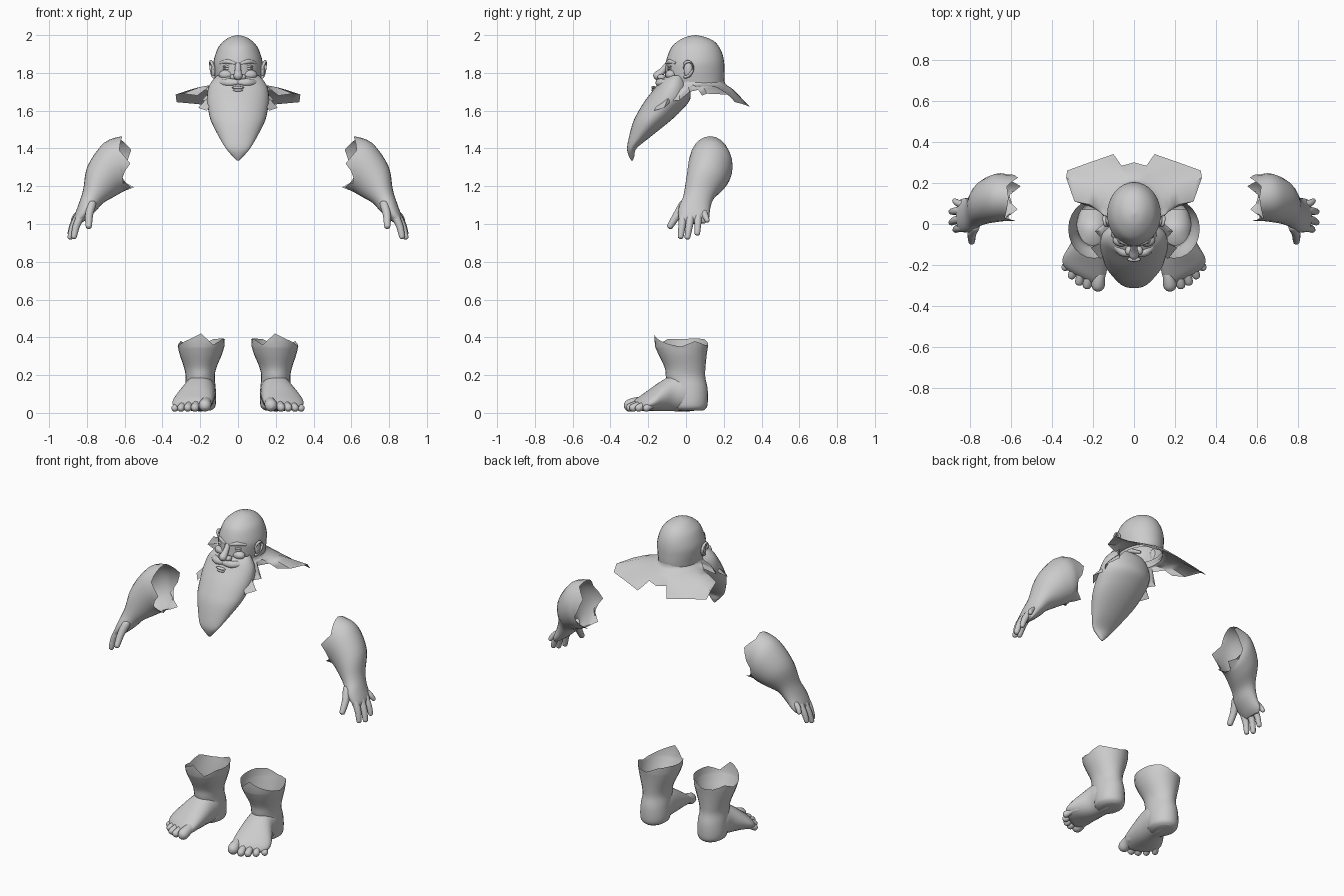
import bpy, bmesh, math
from mathutils import Vector as V

skin = bpy.data.materials.new("grey")
skin.diffuse_color = (0.6, 0.6, 0.6, 1)


def spline(vals, sub):
    """Catmull-Rom samples through a list of vectors."""
    out = []
    for i in range(len(vals) - 1):
        a, b, c, d = (vals[min(max(k, 0), len(vals) - 1)] for k in (i - 1, i, i + 1, i + 2))
        for s in range(sub):
            t = s / sub
            out.append(0.5 * (2 * b + (c - a) * t + (2 * a - 5 * b + 4 * c - d) * t * t
                              + (3 * b - a - 3 * c + d) * t ** 3))
    return out + [vals[-1]]


def loft(bm, rings, n=24, sub=4, jag=None, axis=(0, 0, 1), cap=True):
    """Skin rings of (centre, U, V); jag = offsets around the first ring."""
    cs, us, vs = (spline([V(r[k]) for r in rings], sub) for k in range(3))
    grid = []
    for i, (c, u, v) in enumerate(zip(cs, us, vs)):
        row = []
        for j in range(n):
            a = 2 * math.pi * j / n
            p = c + u * math.cos(a) + v * math.sin(a)
            if jag and i == 0:
                t = j / n * len(jag)
                k = int(t)
                p += V(axis) * (jag[k] + (jag[(k + 1) % len(jag)] - jag[k]) * (t - k))
            row.append(bm.verts.new(p))
        grid.append(row)
    for a, b in zip(grid, grid[1:]):
        for j in range(n):
            k = (j + 1) % n
            bm.faces.new((a[j], a[k], b[k], b[j]))
    if cap:
        bm.faces.new(grid[-1])


def tube(bm, pts, radii, flat=1.0, n=12):
    """Round-ended tube through points, flat scales its vertical thickness."""
    pts = [V(p) for p in pts]
    d0, d1 = (pts[1] - pts[0]).normalized(), (pts[-1] - pts[-2]).normalized()
    r0, r1 = radii[0], radii[-1]
    path = [(pts[0] - d0 * r0, .05 * r0), (pts[0] - d0 * r0 * .7, .7 * r0)]
    path += list(zip(pts, radii))
    path += [(pts[-1] + d1 * r1 * .7, .7 * r1), (pts[-1] + d1 * r1, .05 * r1)]
    u = d1.cross(V((0, 0, 1)) if abs(d1.z) < .9 else V((0, 1, 0))).normalized()
    w = u.cross(d1)
    loft(bm, [(p, u * r, w * r * flat) for p, r in path], n, 3)


def ball(bm, c, r):
    m = bmesh.ops.create_uvsphere(bm, u_segments=16, v_segments=10, radius=1)
    for v in m["verts"]:
        v.co = V(c) + V((v.co.x * r[0], v.co.y * r[1], v.co.z * r[2]))


def finish(bm, name, mirror=False, up=False):
    bmesh.ops.remove_doubles(bm, verts=bm.verts, dist=0.0005)
    bmesh.ops.recalc_face_normals(bm, faces=bm.faces)
    if up and sum(f.normal.z * f.calc_area() for f in bm.faces) < 0:
        bmesh.ops.reverse_faces(bm, faces=bm.faces)
    me = bpy.data.meshes.new(name)
    bm.to_mesh(me)
    bm.free()
    ob = bpy.data.objects.new(name, me)
    bpy.context.collection.objects.link(ob)
    me.materials.append(skin)
    if mirror:
        ob.modifiers.new("Mirror", "MIRROR").use_clip = True
    bpy.ops.object.select_all(action="DESELECT")
    ob.select_set(True)
    bpy.context.view_layer.objects.active = ob
    bpy.ops.object.shade_smooth_by_angle(angle=math.radians(50))


def level(z, hw, yf, yb):
    """Horizontal ring from half width, front y and back y."""
    return ((0, (yf + yb) / 2, z), (hw, 0, 0), (0, (yb - yf) / 2, 0))


# Head, open at the neck
bm = bmesh.new()
loft(bm, [level(*r) for r in (
    (1.73, .115, -.09, .20), (1.77, .122, -.11, .204), (1.81, .128, -.11, .204),
    (1.855, .130, -.107, .202), (1.90, .119, -.094, .193), (1.94, .101, -.074, .174),
    (1.97, .073, -.04, .145), (1.99, .042, 0, .10), (2.0, .003, .045, .053))], n=32)
finish(bm, "head")

# Nose, nostrils and lips
bm = bmesh.new()
tube(bm, [(0, -.095, 1.85), (0, -.125, 1.81), (0, -.15, 1.785)], [.013, .018, .024])
for s in (-1, 1):
    ball(bm, (s * .025, -.13, 1.777), (.018, .022, .016))
finish(bm, "nose")
bm = bmesh.new()
for z, w in ((1.722, .032), (1.708, .026)):
    ball(bm, (0, -.172, z), (w, .012, .008))
finish(bm, "lips")

# Eyelids, brows and cheeks
bm = bmesh.new()
for z in (1.834, 1.822):
    ball(bm, (.053, -.083, z), (.027, .016, .008))
tube(bm, [(.02, -.1, 1.853), (.055, -.086, 1.86), (.09, -.056, 1.853)], [.01, .013, .008])
ball(bm, (.062, -.08, 1.79), (.04, .03, .026))
finish(bm, "eyelids_and_brows", True)

# Ears: rim around a shallow shell
bm = bmesh.new()
ball(bm, (.13, .012, 1.815), (.012, .024, .04))
tube(bm, [(.128, -.012, 1.825), (.138, -.008, 1.85), (.144, .015, 1.86), (.144, .038, 1.842),
          (.14, .034, 1.81), (.132, .012, 1.785), (.128, -.005, 1.778)],
     [.006, .008, .008, .009, .009, .009, .008])
finish(bm, "ear", True)

# Moustache and beard
bm = bmesh.new()
tube(bm, [(.008, -.152, 1.752), (.05, -.142, 1.75), (.10, -.09, 1.742), (.132, -.045, 1.725)],
     [.014, .021, .019, .01])
finish(bm, "moustache", True)
bm = bmesh.new()
loft(bm, [level(*r) for r in (
    (1.785, .11, -.10, .0), (1.76, .135, -.137, .012), (1.72, .157, -.165, .02),
    (1.66, .165, -.212, .022), (1.60, .157, -.25, -.025), (1.54, .141, -.28, -.09),
    (1.46, .10, -.302, -.19), (1.40, .064, -.312, -.262), (1.36, .03, -.303, -.273),
    (1.335, .006, -.289, -.281))], n=32)
finish(bm, "beard")

# Torn collar: neck ring flowing out to a ragged edge
edge = [(0, .30, 1.66), (.06, .283, 1.67), (.10, .34, 1.62), (.215, .30, 1.635), (.325, .26, 1.645),
        (.33, .225, 1.685), (.29, .11, 1.69), (.215, .085, 1.68), (.175, .065, 1.71),
        (.125, .02, 1.70), (.19, -.035, 1.655), (.15, -.08, 1.65), (.21, -.115, 1.615),
        (.165, -.17, 1.60)]
turn = [0, 12, 22, 36, 52, 66, 82, 94, 102, 110, 122, 130, 138, 146]
bm = bmesh.new()
rows = []
for e, t in zip(edge, turn):
    a = math.radians(t)
    ca, sa = math.cos(a), math.sin(a)
    top = V((.116 * sa, .055 + .147 * ca, 1.775))
    mid = V((.124 * sa, .055 + .155 * ca, 1.74))
    e = V(e)
    bend = mid.lerp(e, .45) + V((0, 0, .008))
    rows.append([bm.verts.new(p) for p in spline([top, mid, bend, e], 3)])
for a, b in zip(rows, rows[1:]):
    for i in range(len(a) - 1):
        bm.faces.new((a[i], a[i + 1], b[i + 1], b[i]))
finish(bm, "collar", True, True)

# Forearm and palm; U spans the thickness, V spans front to back
bm = bmesh.new()
loft(bm, [((.61, .128, 1.32), (.01, 0, .145), (0, .112, 0)),
          ((.665, .128, 1.297), (.045, 0, .132), (0, .118, 0)),
          ((.728, .106, 1.225), (.068, 0, .083), (0, .107, 0)),
          ((.768, .068, 1.145), (.052, 0, .036), (0, .083, 0)),
          ((.80, .045, 1.085), (.044, 0, .02), (0, .084, 0)),
          ((.838, .042, 1.03), (.028, 0, .012), (0, .08, 0)),
          ((.85, .042, 1.005), (.012, 0, .005), (0, .06, 0))],
     jag=[-.01, 0, -.05, -.02, .03, -.05, .02, -.035, .02, -.04, .015, 0], axis=(1, 0, 0))
finish(bm, "forearm", True)

# Fingers and thumb
bm = bmesh.new()
for base, tip, r in (((.833, -.015, 1.04), (.868, -.028, .935), .019),
                     ((.845, .025, 1.04), (.887, .008, .932), .019),
                     ((.845, .065, 1.045), (.888, .06, .952), .018),
                     ((.835, .095, 1.06), (.872, .112, 1.02), .016),
                     ((.775, -.015, 1.10), (.79, -.083, .99), .021)):
    b, t = V(base), V(tip)
    tube(bm, [b, b.lerp(t, .5) + V((.006, 0, 0)), t], [r * 1.15, r, r * .8])
finish(bm, "fingers", True)

# Lower leg with ragged top, down to the heel
bm = bmesh.new()
loft(bm, [((x, y, z), (rx, 0, 0), (0, ry, 0)) for x, y, z, rx, ry in (
    (.195, -.025, .36, .125, .143), (.197, -.018, .31, .112, .128), (.2, -.005, .24, .086, .108),
    (.2, -.002, .19, .077, .104), (.2, .012, .13, .082, .102), (.2, .02, .07, .084, .096),
    (.2, .02, .03, .078, .09), (.2, .02, .012, .055, .07))],
     jag=[-.01, .02, 0, 0, .03, .035, .03, .03, 0, .06, .03, .005])
finish(bm, "lower_leg", True)

# Foot and toes
bm = bmesh.new()
loft(bm, [((x, y, z), (w, w * k, 0), (0, 0, h)) for x, y, z, w, h, k in (
    (.2, .07, .075, .06, .06, 0), (.2, 0, .105, .082, .098, 0), (.205, -.07, .105, .086, .096, .1),
    (.222, -.14, .085, .098, .076, .25), (.24, -.20, .062, .105, .051, .38),
    (.25, -.24, .046, .095, .034, .45), (.253, -.26, .038, .07, .018, .5))])
for base, tip, r in (((.165, -.22), (.175, -.297), .033), ((.215, -.23), (.228, -.296), .022),
                     ((.25, -.21), (.266, -.28), .021), ((.28, -.19), (.302, -.25), .02),
                     ((.30, -.15), (.334, -.21), .019)):
    b, t = V((*base, r + .025)), V((*tip, r + .006))
    tube(bm, [b, b.lerp(t, .5) + V((0, 0, .006)), t], [r * .9, r * .9, r])
finish(bm, "foot", True)
